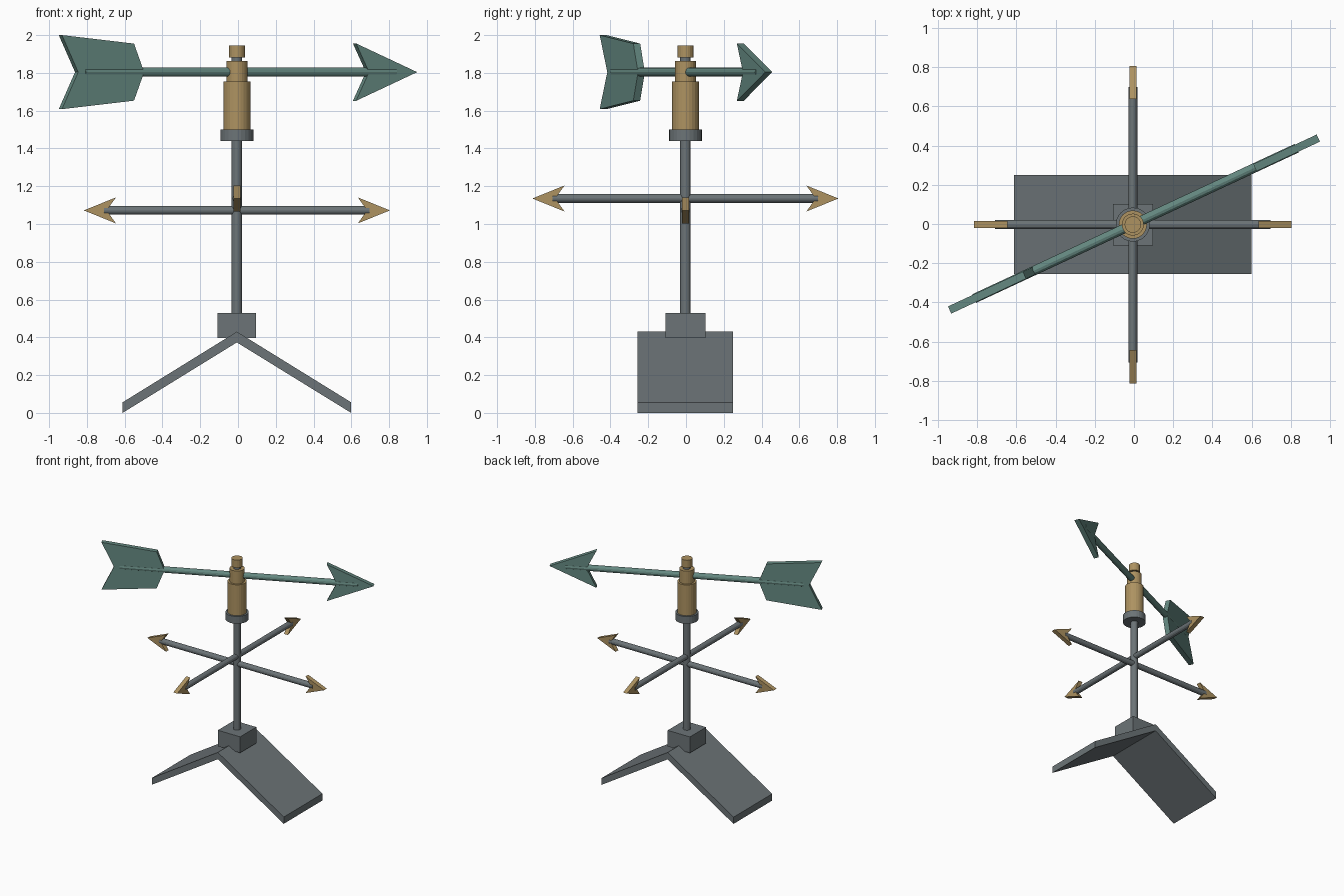
import bpy, bmesh
from math import radians
from mathutils import Matrix, Vector

if "Cube" in bpy.data.objects:
    bpy.data.objects.remove(bpy.data.objects["Cube"])

AXIS = Vector((-0.006, -0.003, 0))   # mast position


def material(name, rgb):
    m = bpy.data.materials.new(name)
    m.diffuse_color = (*rgb, 1)
    m.use_nodes = True
    m.node_tree.nodes["Principled BSDF"].inputs["Base Color"].default_value = m.diffuse_color
    return m


iron = material("iron", (0.15, 0.175, 0.185))
brass = material("brass", (0.42, 0.29, 0.12))
verdigris = material("verdigris", (0.13, 0.25, 0.22))


def finish(name, bm, mat, z=0, turn=0):
    bmesh.ops.recalc_face_normals(bm, faces=bm.faces)
    bm.transform(Matrix.Rotation(radians(turn), 4, 'Z'))
    me = bpy.data.meshes.new(name)
    bm.to_mesh(me)
    bm.free()
    me.materials.append(mat)
    ob = bpy.data.objects.new(name, me)
    ob.location = AXIS + Vector((0, 0, z))
    bpy.context.collection.objects.link(ob)
    return ob


def plate(name, profile, depth, mat, z=0, turn=0):
    """Extrude an XZ outline symmetrically along Y."""
    bm = bmesh.new()
    face = bm.faces.new([bm.verts.new((x, -depth / 2, h)) for x, h in profile])
    ext = bmesh.ops.extrude_face_region(bm, geom=[face])["geom"]
    bmesh.ops.translate(bm, vec=(0, depth, 0),
                        verts=[v for v in ext if isinstance(v, bmesh.types.BMVert)])
    return finish(name, bm, mat, z, turn)


def cylinder(name, r, lo, hi, mat, sides, z=0, turn=None):
    """Upright cylinder, or a rod along X turned about Z when turn is given."""
    bm = bmesh.new()
    bmesh.ops.create_cone(bm, cap_ends=True, segments=sides, radius1=r, radius2=r,
                          depth=hi - lo, matrix=Matrix.Translation((0, 0, (lo + hi) / 2)))
    if turn is not None:
        bm.transform(Matrix.Rotation(radians(90), 4, 'Y'))
    return finish(name, bm, mat, z, turn or 0)


# Roof saddle and mounting block
plate("roof_saddle", [(-0.605, 0), (0, 0.373), (0.605, 0), (0.605, 0.056),
                      (0, 0.43), (-0.605, 0.056)], 0.506, iron)
plate("mount_block", [(-0.102, 0.397), (0.102, 0.397), (0.102, 0.53), (-0.102, 0.53)],
      0.212, iron)

# Mast, bearing and cap
cylinder("mast", 0.028, 0.45, 1.9, iron, 16)
cylinder("bearing_flange", 0.087, 1.44, 1.5, iron, 24)
cylinder("bearing_sleeve", 0.072, 1.5, 1.755, brass, 24)
cylinder("vane_hub", 0.056, 1.755, 1.862, brass, 24)
cylinder("mast_cap", 0.042, 1.882, 1.946, brass, 20)

# Compass arms with pointed ends
for label, z, turn in (("east_west", 1.072, 0), ("north_south", 1.135, 90)):
    cylinder(label + "_arm", 0.023, -0.703, 0.703, iron, 12, z, turn)
    for side, extra in (("a", 0), ("b", 180)):
        plate(f"{label}_point_{side}", [(0.81, 0), (0.64, 0.069), (0.69, 0), (0.64, -0.069)],
              0.036, brass, z, turn + extra)

# Wind arrow
cylinder("vane_rod", 0.024, -0.893, 0.924, verdigris, 12, 1.804, 25)
plate("vane_head", [(1.044, 0), (0.687, 0.152), (0.763, 0), (0.687, -0.152)],
      0.04, verdigris, 1.804, 25)
plate("vane_tail", [(-0.551, 0), (-0.61, 0.151), (-1.031, 0.196), (-0.936, 0),
                    (-1.031, -0.196), (-0.61, -0.151)], 0.04, verdigris, 1.804, 25)
